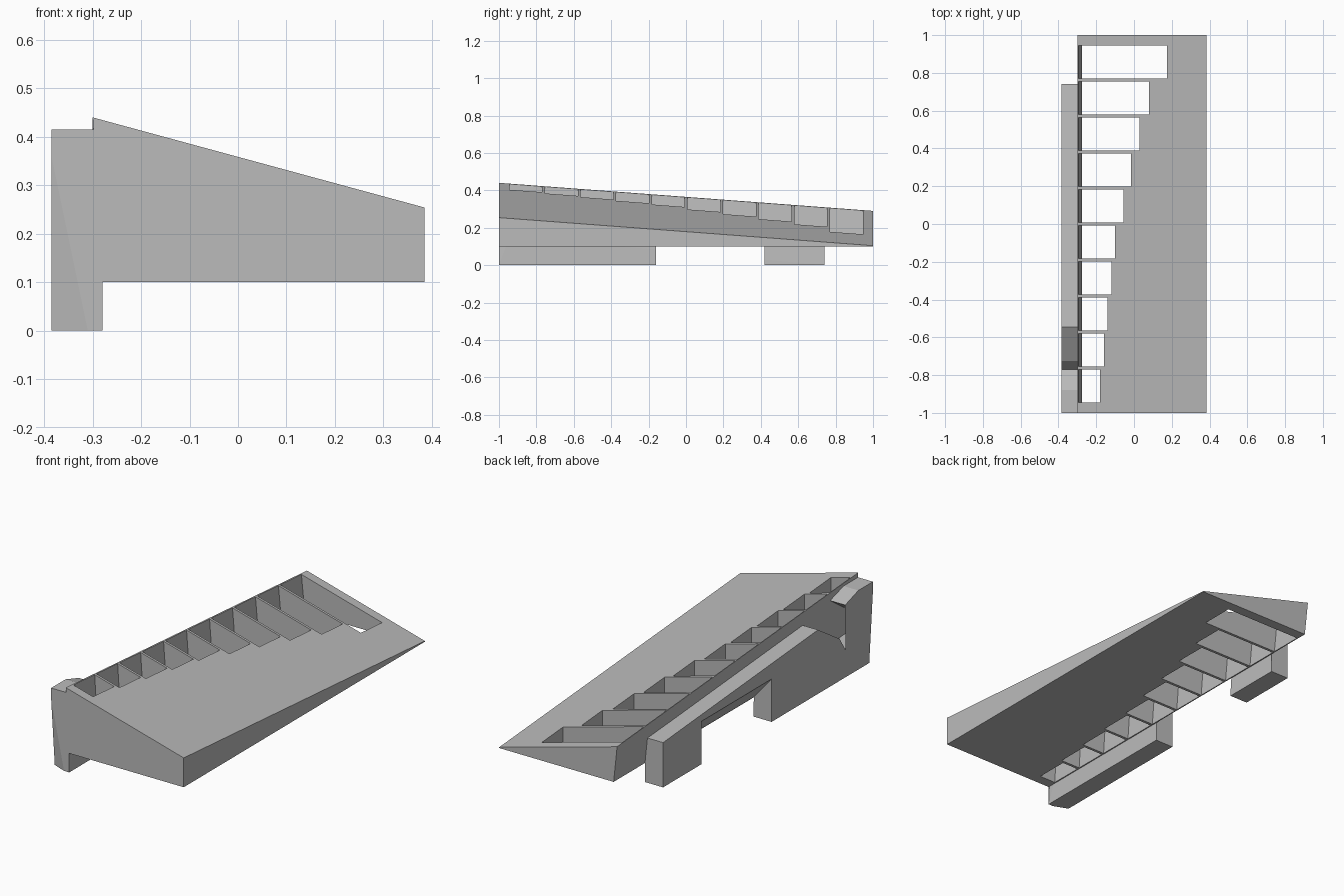
import bpy, bmesh
from mathutils import Vector

cube = bpy.data.objects.get("Cube")
if cube:
    bpy.data.objects.remove(cube)

grey = bpy.data.materials.new("plain grey")
grey.use_nodes = True
grey.diffuse_color = (0.5, 0.5, 0.5, 1)
grey.node_tree.nodes["Principled BSDF"].inputs["Base Color"].default_value = (0.5, 0.5, 0.5, 1)

INNER, OUTER, BASE = -0.3, 0.385, 0.1


def ridge_z(y):
    """Height of the top edge on the bracket side."""
    return 0.365 - 0.075 * y


def wall_x(y, z):
    """Side wall leans from the bottom edge out to the ridge."""
    return -0.28 - 0.02 * (z - BASE) / (ridge_z(y) - BASE)


def add_loft(bm, ring_a, ring_b):
    """Close a solid between two matching rings of points."""
    a = [bm.verts.new(p) for p in ring_a]
    b = [bm.verts.new(p) for p in ring_b]
    bm.faces.new(a)
    bm.faces.new(b[::-1])
    for i in range(len(a)):
        j = (i + 1) % len(a)
        bm.faces.new((a[j], a[i], b[i], b[j]))


def make_object(name, bm):
    bmesh.ops.recalc_face_normals(bm, faces=bm.faces[:])
    mesh = bpy.data.meshes.new(name)
    bm.to_mesh(mesh)
    bm.free()
    mesh.materials.append(grey)
    obj = bpy.data.objects.new(name, mesh)
    bpy.context.collection.objects.link(obj)
    return obj


def cut(target, cutter):
    cutter.hide_render = True
    mod = target.modifiers.new("cut", "BOOLEAN")
    mod.operation, mod.solver, mod.object = "DIFFERENCE", "EXACT", cutter
    bpy.context.view_layer.objects.active = target
    bpy.ops.object.modifier_apply(modifier=mod.name)
    bpy.data.objects.remove(cutter)


# Sloping wedge body
def wedge_ring(y):
    top = ridge_z(y)
    return [(-0.28, y, BASE), (OUTER, y, BASE), (OUTER, y, top - 0.186), (INNER, y, top)]


bm = bmesh.new()
add_loft(bm, wedge_ring(-1), wedge_ring(1))
body = make_object("wedge_body", bm)

# Row of through slots that widen towards the back
slot_ends = [-0.18, -0.16, -0.14, -0.12, -0.10, -0.055, -0.015, 0.03, 0.08, 0.175]
bm = bmesh.new()
for i, end in enumerate(slot_ends):
    y0 = -0.945 + i * 0.1905
    rings = []
    for y in (y0, y0 + 0.176):
        low, high = BASE - 0.05, ridge_z(y) + 0.05
        rings.append([(wall_x(y, low) + 0.006, y, low), (end, y, low),
                      (end, y, high), (wall_x(y, high) + 0.006, y, high)])
    add_loft(bm, *rings)
cut(body, make_object("slot_cutter", bm))

# Side bracket with a hooked throat at the front
profile = [(-1, 0), (0.74, 0), (0.74, 0.235), (-0.545, 0.336), (-0.725, 0.22),
           (-0.775, 0.14), (-0.945, 0.148), (-0.936, 0.267), (-0.77, 0.38),
           (-0.88, 0.415), (-1, 0.415)]
# extra points where the inner wall starts to lean
profile[2:2] = [(0.74, BASE)]
profile.append((-1, BASE))
bm = bmesh.new()
add_loft(bm, [(-OUTER, y, z) for y, z in profile],
         [(wall_x(y, max(z, BASE)), y, z) for y, z in profile])
bmesh.ops.triangulate(bm, faces=[f for f in bm.faces if len(f.verts) > 4])

# Small slanted cut on the front outer corner
p, q, r = Vector((-OUTER, -0.97, 0)), Vector((-0.31, -1, 0)), Vector((-OUTER, -1, 0.36))
normal = (q - p).cross(r - p)
if normal.dot(Vector((-OUTER, -1, 0)) - p) < 0:
    normal.negate()
geom = bm.verts[:] + bm.edges[:] + bm.faces[:]
bmesh.ops.bisect_plane(bm, geom=geom, plane_co=p, plane_no=normal, clear_outer=True)
bmesh.ops.holes_fill(bm, edges=[e for e in bm.edges if e.is_boundary])
bracket = make_object("side_bracket", bm)

# Opening between the two feet, with a slanted ceiling
opening = [(-0.41, -0.05), (-0.2, -0.05), (-0.2, BASE), (-0.28, BASE), (-0.41, 0.255)]
bm = bmesh.new()
add_loft(bm, [(x, -0.16, z) for x, z in opening], [(x, 0.42, z) for x, z in opening])
cut(bracket, make_object("opening_cutter", bm))
